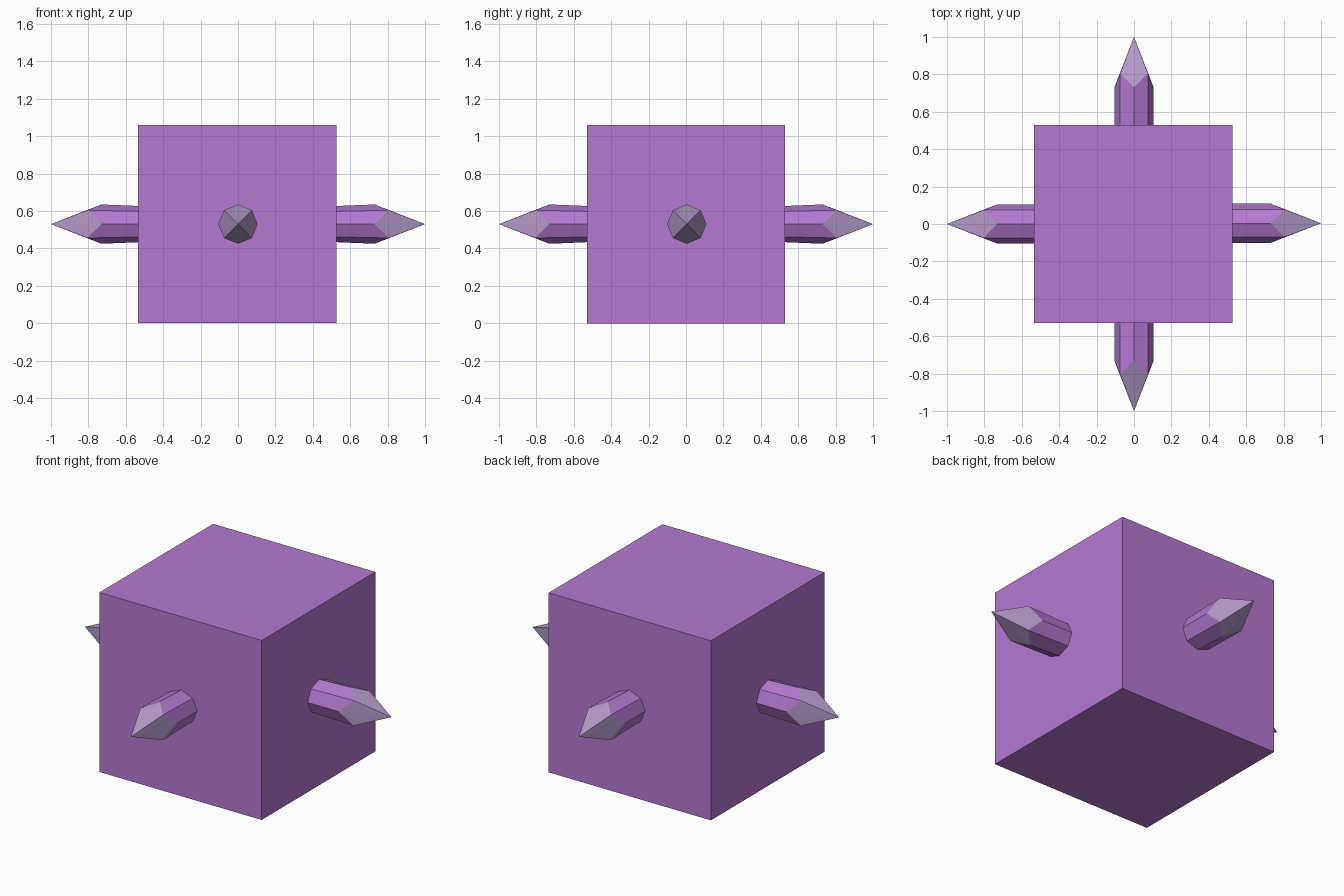
import bpy, bmesh
from math import cos, sin, pi
from mathutils import Matrix, Vector

if "Cube" in bpy.data.objects:
    bpy.data.objects.remove(bpy.data.objects["Cube"])


def material(name, color):
    m = bpy.data.materials.new(name)
    m.diffuse_color = color
    m.use_nodes = True
    m.node_tree.nodes["Principled BSDF"].inputs["Base Color"].default_value = m.diffuse_color
    return m


body_mat = material("purple", (0.46, 0.19, 0.64, 1))
tip_mat = material("pale_purple", (0.46, 0.32, 0.58, 1))
Z = 0.53

# Cube body
bpy.ops.mesh.primitive_cube_add(size=1.06, location=(-0.004, 0, Z))
body = bpy.context.object
body.name = "cube_body"
body.data.materials.append(body_mat)


def spike(name, angle, y=0.0):
    """Eight-sided crystal along +x, turned about z; the shoulder zigzags."""
    bm = bmesh.new()
    base, shoulder = [], []
    for i in range(8):
        a = i * pi / 4
        c, s = 0.105 * cos(a), 0.105 * sin(a)
        base.append(bm.verts.new((0.50, c, s * 0.91)))
        shoulder.append(bm.verts.new((0.805 if i % 2 else 0.73, c, s)))
    apex = bm.verts.new((1, 0, 0))
    bm.faces.new(base[::-1])
    for i in range(8):
        j = (i + 1) % 8
        bm.faces.new((base[i], base[j], shoulder[j], shoulder[i]))
        bm.faces.new((shoulder[i], shoulder[j], apex)).material_index = 1
    bmesh.ops.recalc_face_normals(bm, faces=bm.faces)
    bm.transform(Matrix.Translation(Vector((0, y, Z))) @ Matrix.Rotation(angle, 4, 'Z'))
    me = bpy.data.meshes.new(name)
    bm.to_mesh(me)
    bm.free()
    me.materials.append(body_mat)
    me.materials.append(tip_mat)
    bpy.context.collection.objects.link(bpy.data.objects.new(name, me))


# One crystal spike on each upright side
spike("right_spike", 0, 0.004)
spike("back_spike", pi / 2)
spike("left_spike", pi)
spike("front_spike", -pi / 2)
